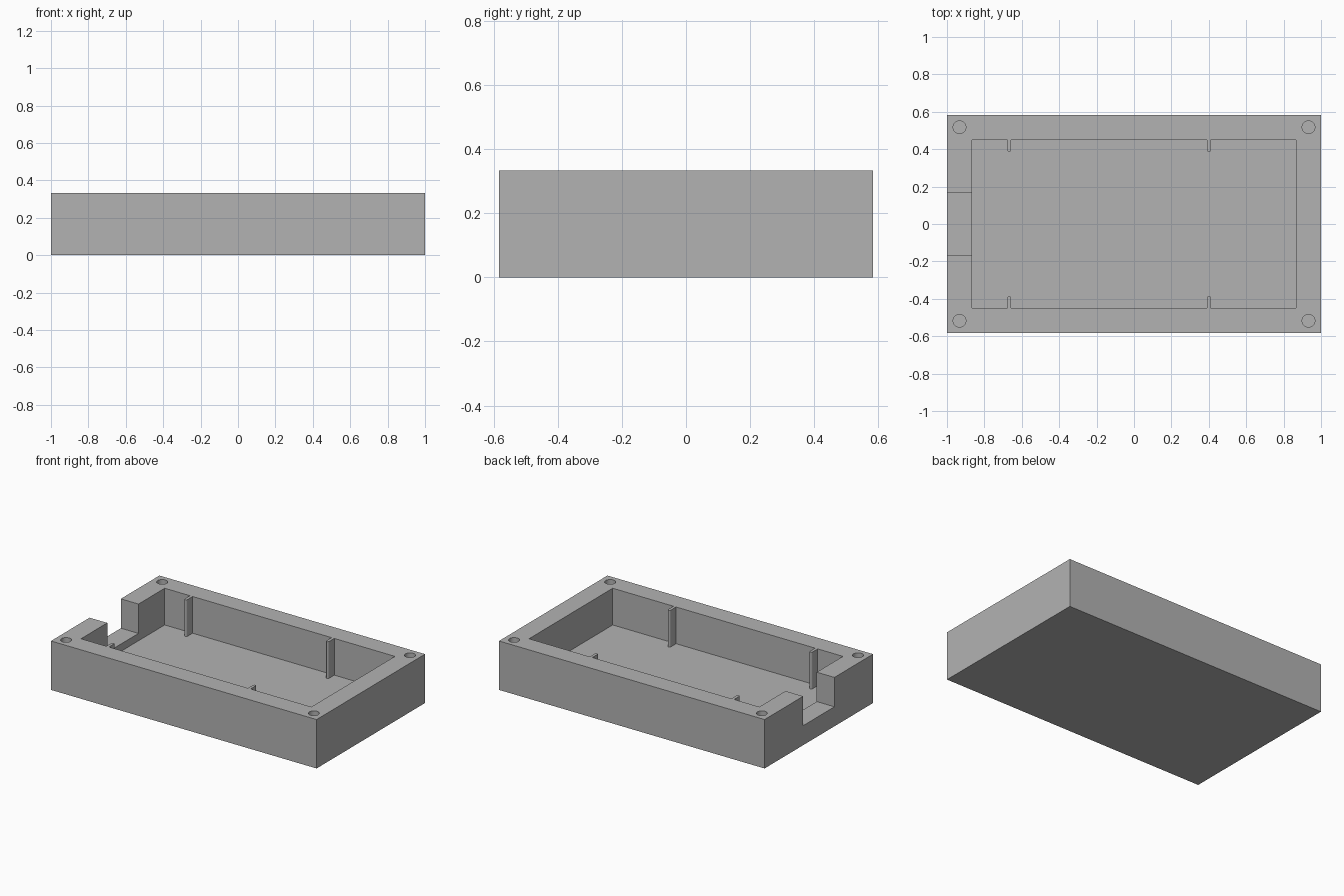
import bpy, bmesh
from math import pi, sin, cos

cube = bpy.data.objects.get("Cube")
if cube:
    bpy.data.objects.remove(cube, do_unlink=True)

HEIGHT, FLOOR, SILL = 0.333, 0.083, 0.133
CAVITY_X, CAVITY_Y = 0.867, 0.45

grey = bpy.data.materials.new("plain grey")
grey.use_nodes = True
colour = (0.45, 0.45, 0.45, 1)
grey.diffuse_color = colour
grey.node_tree.nodes["Principled BSDF"].inputs["Base Color"].default_value = colour


def prism(name, outline, z0, z1):
    """Upright solid from a counter-clockwise outline."""
    bm = bmesh.new()
    base = bm.faces.new([bm.verts.new((x, y, z0)) for x, y in outline])
    top = bmesh.ops.extrude_face_region(bm, geom=[base], use_keep_orig=True)
    verts = [v for v in top["geom"] if isinstance(v, bmesh.types.BMVert)]
    bmesh.ops.translate(bm, verts=verts, vec=(0, 0, z1 - z0))
    bmesh.ops.recalc_face_normals(bm, faces=bm.faces)
    mesh = bpy.data.meshes.new(name)
    bm.to_mesh(mesh)
    bm.free()
    mesh.materials.append(grey)
    obj = bpy.data.objects.new(name, mesh)
    bpy.context.collection.objects.link(obj)
    return obj


def rect(x0, x1, y0, y1):
    return [(x0, y0), (x1, y0), (x1, y1), (x0, y1)]


def arc(cx, cy, r, start, end, n):
    return [(cx + r * cos(start + (end - start) * i / n),
             cy + r * sin(start + (end - start) * i / n)) for i in range(n + 1)]


def select(obj):
    bpy.ops.object.select_all(action='DESELECT')
    obj.select_set(True)
    bpy.context.view_layer.objects.active = obj


def smooth(obj):
    select(obj)
    bpy.ops.object.shade_smooth_by_angle(angle=pi / 6)


# Solid block
tray = prism("tray_body", rect(-1, 1, -0.583, 0.583), 0, HEIGHT)

# Cavity, cable notch in the right wall, and blind screw holes
cutters = [
    prism("cavity_cutter", rect(-CAVITY_X, CAVITY_X, -CAVITY_Y, CAVITY_Y), FLOOR, 0.5),
    prism("notch_cutter", rect(-1.1, -0.8, -0.168, 0.168), SILL, 0.5),
]
for sx in (-1, 1):
    for sy in (-1, 1):
        circle = arc(sx * 0.933, sy * 0.517, 0.034, 0, 2 * pi, 32)[:-1]
        cutters.append(prism("screw_hole_cutter", circle, 0.133, 0.5))

select(tray)
for cutter in cutters:
    cutter.hide_render = True
    mod = tray.modifiers.new("cut", 'BOOLEAN')
    mod.operation = 'DIFFERENCE'
    mod.solver = 'EXACT'
    mod.object = cutter
    bpy.ops.object.modifier_apply(modifier=mod.name)
for cutter in cutters:
    bpy.data.objects.remove(cutter, do_unlink=True)
smooth(tray)

# Slim round-nosed ribs on the front and back cavity walls
R = 0.01
for x, end in ((-0.667, "right"), (0.4, "left")):
    for s, side in ((-1, "front"), (1, "back")):
        nose = arc(x, s * 0.395, R, 0, -s * pi, 8)
        outline = [(x + R, s * CAVITY_Y)] + nose + [(x - R, s * CAVITY_Y)]
        smooth(prism(f"{side}_{end}_rib", outline, FLOOR, HEIGHT))
